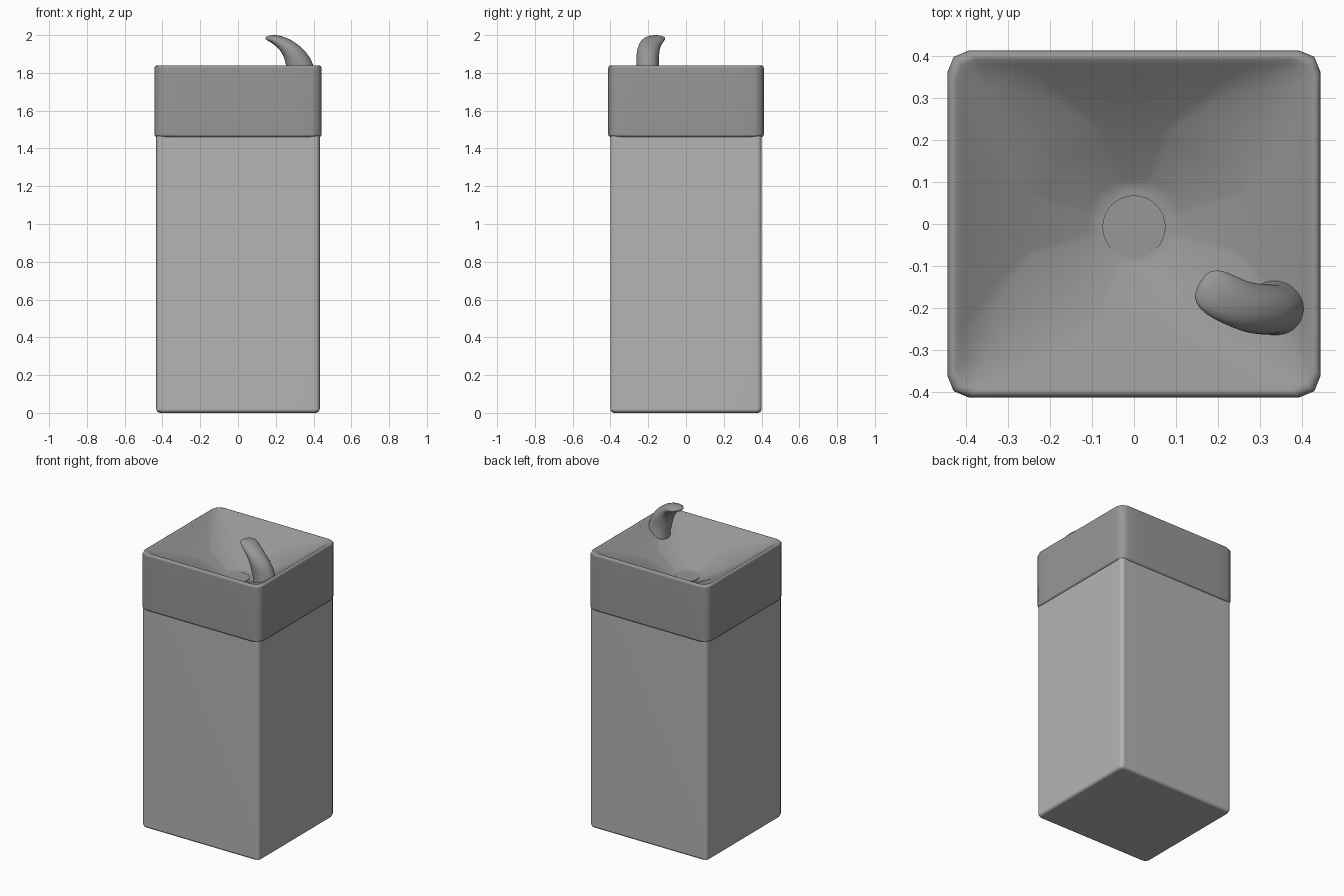
import bpy, bmesh, math
from mathutils import Vector

if "Cube" in bpy.data.objects:
    bpy.data.objects.remove(bpy.data.objects["Cube"])


def grey(name, v):
    m = bpy.data.materials.new(name)
    m.diffuse_color = (v, v, v, 1)
    m.use_nodes = True
    m.node_tree.nodes["Principled BSDF"].inputs["Base Color"].default_value = m.diffuse_color
    return m


BODY_GREY = grey("body_grey", 0.46)
BASIN_GREY = grey("basin_grey", 0.31)


def loft(name, rings, mat, angle=40):
    """Skin a list of equal-length point rings, capping both ends."""
    bm = bmesh.new()
    vs = [[bm.verts.new(p) for p in ring] for ring in rings]
    n = len(rings[0])
    for a, b in zip(vs, vs[1:]):
        for i in range(n):
            j = (i + 1) % n
            bm.faces.new((a[i], a[j], b[j], b[i]))
    bm.faces.new(list(reversed(vs[0])))
    bm.faces.new(vs[-1])
    bmesh.ops.recalc_face_normals(bm, faces=bm.faces)
    me = bpy.data.meshes.new(name)
    bm.to_mesh(me)
    bm.free()
    me.materials.append(mat)
    ob = bpy.data.objects.new(name, me)
    bpy.context.collection.objects.link(ob)
    bpy.ops.object.select_all(action='DESELECT')
    ob.select_set(True)
    bpy.context.view_layer.objects.active = ob
    bpy.ops.object.shade_smooth_by_angle(angle=math.radians(angle))
    return ob


def square_ring(hx, hy, r, z, edge=8):
    """Rounded rectangle with two-segment corners and subdivided sides."""
    corners = []
    for k, (sx, sy) in enumerate(((1, 1), (-1, 1), (-1, -1), (1, -1))):
        for s in range(3):
            a = math.radians(90 * k + 45 * s)
            corners.append(Vector((sx * (hx - r) + r * math.cos(a),
                                   sy * (hy - r) + r * math.sin(a), z)))
    pts = []
    for i, p in enumerate(corners):
        pts.append(p)
        if i % 3 == 2:
            q = corners[(i + 1) % 12]
            pts += [p.lerp(q, t / edge) for t in range(1, edge)]
    return pts


# Pedestal body
body = loft("pedestal_body", [square_ring(0.433 - d, 0.401 - d, 0.025, z, 1) for d, z in
                              ((0.02, 0), (0.006, 0.006), (0, 0.02), (0, 1.48))],
            BODY_GREY, 60)
body.modifiers.new("flat_sides", 'WEIGHTED_NORMAL').keep_sharp = True

# Basin: outer shell, rim, then a bowl that blends from square to round
HX, HY, DRAIN_R, DRAIN_Z = 0.443, 0.412, 0.075, 1.63
rings = [square_ring(HX - d, HY - d, 0.05, z) for d, z in
         ((0.015, 1.46), (0.004, 1.464), (0, 1.475),
          (0, 1.825), (0.004, 1.836), (0.012, 1.84), (0.02, 1.839))]
for k in range(11):
    t = k / 10
    depth = 0.75 * t + 0.25 * (1 - (1 - t) ** 2)
    ring = []
    for p in square_ring(HX - 0.032, HY - 0.032, 0.05 + 0.2 * min(1, 2 * t), 0):
        a = math.atan2(p.y, p.x)
        c = Vector((DRAIN_R * math.cos(a), DRAIN_R * math.sin(a), 0))
        q = p.lerp(c, t)
        q.z = 1.83 + (DRAIN_Z - 1.83) * depth
        ring.append(q)
    rings.append(ring)
basin = loft("basin", rings, BASIN_GREY, 70)
basin.modifiers.new("flat_sides", 'WEIGHTED_NORMAL').keep_sharp = True

# Drain cover
loft("drain_cover", [[Vector((r * math.cos(math.tau * i / 32),
                              r * math.sin(math.tau * i / 32) - 0.007, z))
                      for i in range(32)]
                     for r, z in ((0.075, 1.61), (0.075, 1.636))], BASIN_GREY)

# Spout: flattened, tapering horn; each row is x, y, z, half width, half thickness
path = [(0.345, -0.20, 1.71, 0.085, 0.090), (0.343, -0.20, 1.77, 0.066, 0.072),
        (0.329, -0.203, 1.83, 0.058, 0.074), (0.308, -0.203, 1.88, 0.062, 0.064),
        (0.276, -0.20, 1.926, 0.060, 0.048), (0.235, -0.185, 1.960, 0.058, 0.035),
        (0.197, -0.165, 1.978, 0.058, 0.025), (0.170, -0.148, 1.984, 0.048, 0.016),
        (0.155, -0.140, 1.982, 0.026, 0.007)]
rings = []
for i, (x, y, z, w, h) in enumerate(path):
    a, b = path[max(i - 1, 0)], path[min(i + 1, len(path) - 1)]
    tan = (Vector(b[:3]) - Vector(a[:3])).normalized()
    turn = math.radians(-28) * min(1, max(0, (i - 3) / 4))
    side = Vector((-math.sin(turn), math.cos(turn), 0))
    side = (side - tan * side.dot(tan)).normalized()
    up = tan.cross(side)
    rings.append([Vector((x, y, z)) + side * w * math.cos(math.tau * j / 20)
                  + up * h * math.sin(math.tau * j / 20) for j in range(20)])
spout = loft("spout", rings, BASIN_GREY, 80)
sub = spout.modifiers.new("smooth", 'SUBSURF')
sub.levels = sub.render_levels = 1
